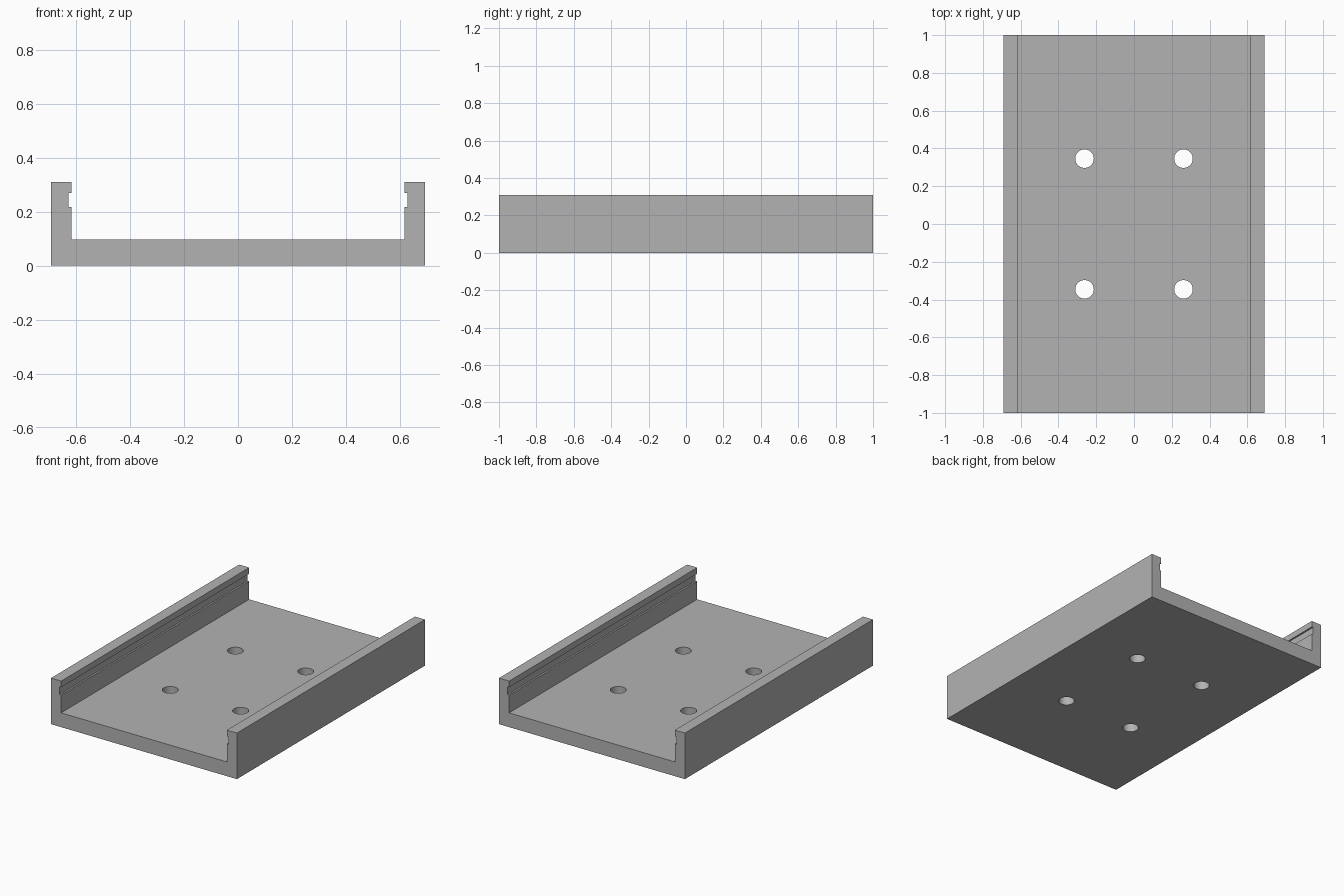
import bpy
import bmesh
import math
from mathutils import Matrix

cube = bpy.data.objects.get("Cube")
if cube:
    bpy.data.objects.remove(cube, do_unlink=True)

grey = bpy.data.materials.new("plain grey")
grey.use_nodes = True
colour = (0.45, 0.45, 0.45, 1)
grey.diffuse_color = colour
grey.node_tree.nodes["Principled BSDF"].inputs["Base Color"].default_value = colour


def add_object(name, bm):
    bmesh.ops.recalc_face_normals(bm, faces=bm.faces)
    mesh = bpy.data.meshes.new(name)
    bm.to_mesh(mesh)
    bm.free()
    mesh.materials.append(grey)
    obj = bpy.data.objects.new(name, mesh)
    bpy.context.collection.objects.link(obj)
    return obj


# Channel: half section with a grooved wall, mirrored and extruded along y
half = [(0.692, 0), (0.692, 0.31), (0.617, 0.31), (0.617, 0.268),
        (0.628, 0.268), (0.628, 0.217), (0.617, 0.217), (0.617, 0.096)]
section = half + [(-x, z) for x, z in reversed(half)]
bm = bmesh.new()
face = bm.faces.new([bm.verts.new((x, -1, z)) for x, z in section])
extruded = bmesh.ops.extrude_face_region(bm, geom=[face], use_keep_orig=True)
bmesh.ops.translate(bm, vec=(0, 2, 0),
                    verts=[v for v in extruded["geom"] if isinstance(v, bmesh.types.BMVert)])
channel = add_object("channel", bm)

# Four screw holes through the floor
bm = bmesh.new()
for x in (-0.262, 0.262):
    for y in (-0.346, 0.346):
        bmesh.ops.create_cone(bm, cap_ends=True, segments=48, radius1=0.049, radius2=0.049,
                              depth=0.4, matrix=Matrix.Translation((x, y, 0.05)))
cutter = add_object("hole_cutter", bm)
cutter.hide_render = True
cutter.hide_viewport = True
cutter.display_type = 'WIRE'

cut = channel.modifiers.new("screw_holes", 'BOOLEAN')
cut.operation = 'DIFFERENCE'
cut.solver = 'EXACT'
cut.object = cutter

# Apply the cut, then smooth only the hole walls
bpy.context.view_layer.objects.active = channel
channel.select_set(True)
bpy.ops.object.modifier_apply(modifier=cut.name)
bpy.data.objects.remove(cutter, do_unlink=True)
bpy.ops.object.shade_smooth_by_angle(angle=math.radians(30))
